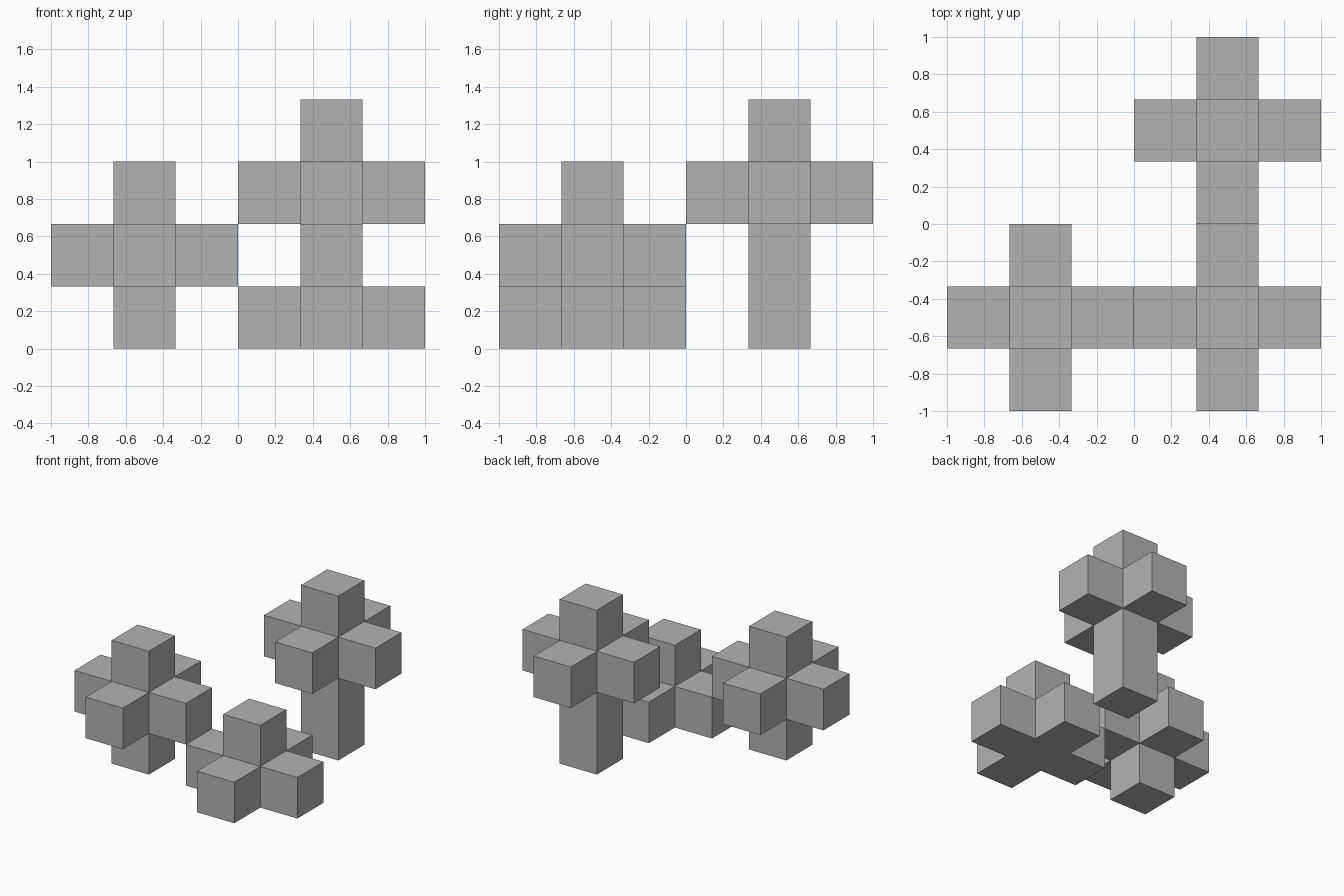
import bpy
import bmesh
from mathutils import Vector

default = bpy.data.objects.get("Cube")
if default:
    bpy.data.objects.remove(default, do_unlink=True)

UNIT = 1 / 3  # edge length of one block

# Single grey material
grey = bpy.data.materials.new("grey")
grey.use_nodes = True
colour = (0.45, 0.45, 0.45, 1)
grey.diffuse_color = colour
grey.node_tree.nodes["Principled BSDF"].inputs["Base Color"].default_value = colour


def block_cross(name, x, y, core_z, blocks_below):
    """Core cube with one block grown from each side and the top, and some below."""
    bm = bmesh.new()
    bmesh.ops.create_cube(bm, size=UNIT)
    bm.normal_update()
    faces = [f for f in bm.faces if blocks_below or f.normal.z > -0.5]
    arms = bmesh.ops.extrude_discrete_faces(bm, faces=faces)["faces"]
    for face in arms:
        centre = face.calc_center_median()
        direction = centre.normalized()
        length = UNIT * (blocks_below if direction.z < -0.5 else 1)
        bmesh.ops.translate(bm, verts=face.verts, vec=direction * length)
    bmesh.ops.recalc_face_normals(bm, faces=bm.faces)
    bmesh.ops.translate(bm, verts=bm.verts, vec=Vector((x, y, core_z)))
    mesh = bpy.data.meshes.new(name)
    bm.to_mesh(mesh)
    bm.free()
    mesh.materials.append(grey)
    bpy.context.collection.objects.link(bpy.data.objects.new(name, mesh))


# Three crosses, each with its core at a different height
for name, x, y, below in (
    ("low_cross", 0.5, -0.5, 0),
    ("middle_cross", -0.5, -0.5, 1),
    ("tall_cross", 0.5, 0.5, 2),
):
    block_cross(name, x, y, UNIT * (below + 0.5), below)
